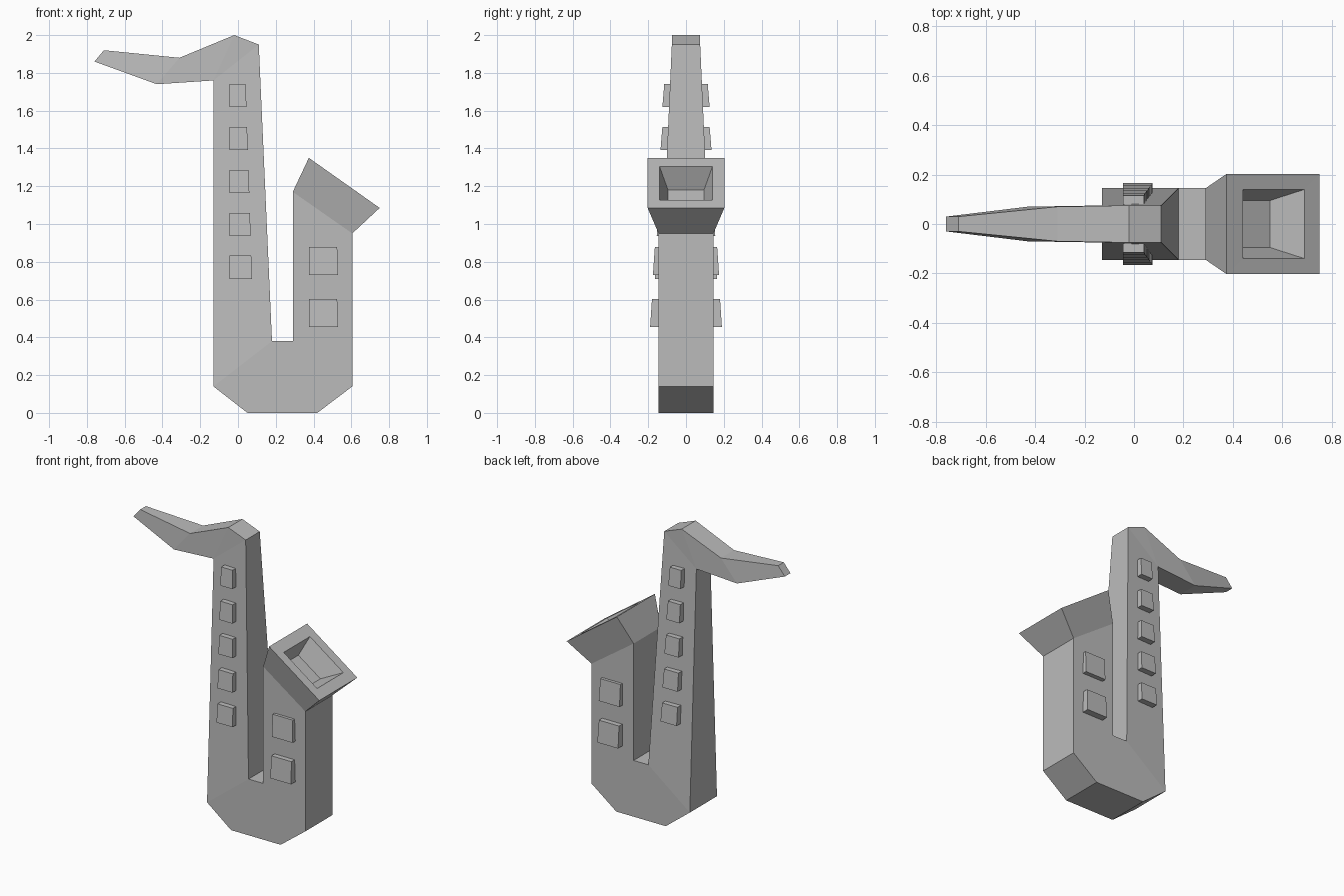
import bpy
import bmesh

cube = bpy.data.objects.get("Cube")
if cube:
    bpy.data.objects.remove(cube, do_unlink=True)

grey = bpy.data.materials.new("plain grey")
grey.use_nodes = True
colour = (0.5, 0.5, 0.5, 1)
grey.diffuse_color = colour
grey.node_tree.nodes["Principled BSDF"].inputs["Base Color"].default_value = colour


def finish(name, bm):
    bmesh.ops.recalc_face_normals(bm, faces=bm.faces)
    mesh = bpy.data.meshes.new(name)
    bm.to_mesh(mesh)
    bm.free()
    mesh.materials.append(grey)
    obj = bpy.data.objects.new(name, mesh)
    bpy.context.collection.objects.link(obj)
    return obj


def square_tube(name, sections):
    """Join rectangular sections; each is (point, opposite point, half depth)."""
    bm = bmesh.new()
    known = {}

    def vert(p, y):
        key = (p[0], y, p[1])
        if key not in known:
            known[key] = bm.verts.new(key)
        return known[key]

    rings = [[vert(a, -h), vert(a, h), vert(b, h), vert(b, -h)] for a, b, h in sections]
    for r, s in zip(rings, rings[1:]):
        for i in range(4):
            j = (i + 1) % 4
            corners = list(dict.fromkeys((r[i], r[j], s[j], s[i])))
            if len(corners) > 2:
                bm.faces.new(corners)
    bm.faces.new(rings[0])
    bm.faces.new(rings[-1])
    return finish(name, bm)


def key_plate(name, left, right, bottom, top, depth):
    """A tapered key block, repeated on the back by a mirror."""
    bm = bmesh.new()
    bmesh.ops.create_cube(bm, size=1)
    for v in bm.verts:
        high = v.co.z > 0
        v.co.x = left if v.co.x < 0 else right - (0.005 if high else 0)
        v.co.z = top if high else bottom
        v.co.y = -0.05 if v.co.y > 0 else -(depth - (0.01 if high else 0))
    obj = finish(name, bm)
    mirror = obj.modifiers.new("both_sides", 'MIRROR')
    mirror.use_axis = (False, True, False)


# Mouthpiece, neck, tapering tube, bow and flared hollow bell
heel = (-0.13, 1.76)
crook_inner = (0.18, 0.38)
bell_inner = (0.29, 0.38)
D = 0.145
square_tube("horn_body", [
    ((-0.71, 1.92), (-0.76, 1.86), 0.03),
    ((-0.31, 1.88), (-0.43, 1.74), 0.07),
    ((-0.02, 2.0), heel, 0.075),
    ((0.11, 1.95), heel, 0.075),
    (crook_inner, (-0.13, 0.14), D),
    (crook_inner, (0.05, 0), D),
    (bell_inner, (0.42, 0), D),
    (bell_inner, (0.605, 0.14), D),
    ((0.29, 1.17), (0.605, 0.95), D),
    ((0.375, 1.35), (0.75, 1.085), 0.203),
    ((0.44, 1.304), (0.69, 1.127), 0.14),
    ((0.385, 1.18), (0.55, 1.065), 0.095),
])

# Small keys down the tube
for i in range(5):
    z = 1.62 - 0.2275 * i
    key_plate(f"small_key_{i + 1}", -0.045, 0.045 + 0.0075 * i, z, z + 0.122, 0.125 + 0.01 * i)

# Large keys on the bell
for i in range(2):
    z = 0.73 - 0.275 * i
    key_plate(f"large_key_{i + 1}", 0.375, 0.53, z, z + 0.148, 0.175 + 0.015 * i)
